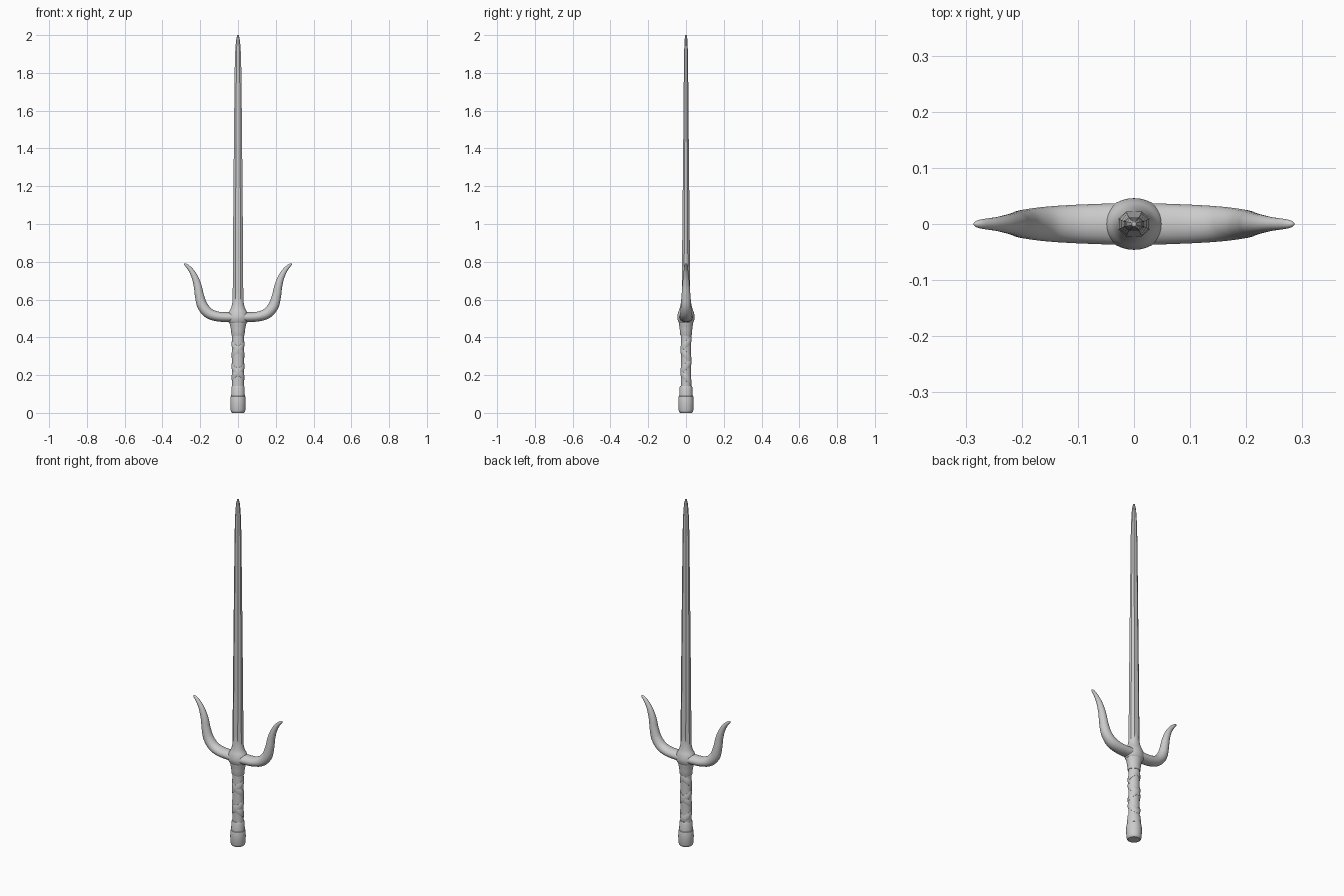
import bpy, bmesh, math
from mathutils import Vector

if "Cube" in bpy.data.objects:
    bpy.data.objects.remove(bpy.data.objects["Cube"])


def finish(name, bm, angle=35, mods=()):
    bmesh.ops.recalc_face_normals(bm, faces=bm.faces)
    me = bpy.data.meshes.new(name)
    bm.to_mesh(me)
    bm.free()
    ob = bpy.data.objects.new(name, me)
    bpy.context.collection.objects.link(ob)
    bpy.ops.object.select_all(action='DESELECT')
    ob.select_set(True)
    bpy.context.view_layer.objects.active = ob
    bpy.ops.object.shade_smooth_by_angle(angle=math.radians(angle))
    return ob


def skin(rings):
    bm = bmesh.new()
    vr = [[bm.verts.new(p) for p in r] for r in rings]
    n = len(vr[0])
    for a, b in zip(vr, vr[1:]):
        for i in range(n):
            bm.faces.new((a[i], a[(i + 1) % n], b[(i + 1) % n], b[i]))
    bm.faces.new(vr[0])
    bm.faces.new(vr[-1])
    return bm


def circle(n):
    return [(math.cos(2 * math.pi * i / n), math.sin(2 * math.pi * i / n)) for i in range(n)]


def loft(name, rows, shape, angle=35):
    return finish(name, skin([[(rx * u, ry * v, z) for u, v in shape] for z, rx, ry in rows]), angle)


def spline(pts, steps):
    # Catmull-Rom through points of any dimension
    P = [Vector(p) for p in pts]
    P = [2 * P[0] - P[1]] + P + [2 * P[-1] - P[-2]]
    out = []
    for i in range(1, len(P) - 2):
        a, b, c, d = P[i - 1:i + 3]
        for s in range(steps):
            t = s / steps
            out.append(0.5 * (2 * b + (c - a) * t + (2 * a - 5 * b + 4 * c - d) * t * t
                              + (3 * b - a - 3 * c + d) * t ** 3))
    return out + [P[-2]]


# Eight-sided tapered blade
octagon = [(1, .45), (.5, 1), (-.5, 1), (-1, .45), (-1, -.45), (-.5, -1), (.5, -1), (1, -.45)]
loft("blade", [(.50, .029, .023), (.7, .0275, .022), (1.0, .0255, .019), (1.4, .022, .015),
               (1.8, .018, .0115), (1.88, .016, .0105), (1.94, .0135, .009),
               (1.98, .009, .007), (2.0, .004, .004)], octagon, 20)

# Flared boss where blade and prongs meet
loft("guard_boss", spline([(.475, .046, .036), (.485, .053, .042), (.505, .056, .046), (.53, .050, .042),
                           (.555, .037, .033), (.585, .030, .027), (.63, .026, .0225)], 5), circle(32))

# Side prongs: x, z, in-plane radius and depth radius swept along a curve
path = [(0, .507, .027), (.06, .507, .026), (.11, .511, .026), (.155, .528, .028), (.188, .567, .028),
        (.204, .62, .024), (.213, .67, .021), (.228, .717, .017), (.247, .752, .013),
        (.268, .777, .009), (.280, .786, .006), (.285, .789, .002)]
depth = [.038, .036, .034, .031, .027, .0235, .020, .016, .012, .009, .006, .002]
for side, tag in ((1, "right"), (-1, "left")):
    pts = spline(path, 6)
    dep = spline([(d, 0) for d in depth], 6)
    rings = []
    for i, (x, z, r) in enumerate(pts):
        a, b = pts[max(i - 1, 0)], pts[min(i + 1, len(pts) - 1)]
        t = Vector((b.x - a.x, b.y - a.y)).normalized()
        rings.append([(side * (x - t.y * r * u), dep[i].x * v, z + t.x * r * u) for u, v in circle(20)])
    finish("prong_" + tag, skin(rings), 60)

# Handle parts
loft("handle_collar", [(.41, .033, .030), (.415, .035, .032), (.44, .037, .033), (.465, .042, .036),
                       (.478, .046, .038), (.484, .046, .038)], circle(32))
loft("grip", [(.09, .031, .027), (.415, .031, .027)], circle(32))
loft("lower_ferrule", [(.085, .036, .036), (.135, .035, .034), (.142, .032, .031)], circle(32))
loft("pommel", [(0, .031, .031), (.004, .036, .036), (.014, .039, .039), (.05, .041, .041),
                (.08, .040, .040), (.088, .038, .038), (.091, .034, .034)], circle(32))

# Two flat straps wound in opposite directions, crossing on front and back
pitch, z0, z1 = .118, .155, .398
for direction, tag in ((1, "a"), (-1, "b")):
    rings = []
    for i in range(101):
        z = z0 + (z1 - z0) * i / 100
        ang = -math.pi / 2 + direction * 2 * math.pi * (z - .335) / pitch
        c, s = math.cos(ang), math.sin(ang)
        rings.append([((.030 + h) * c, (.026 + h) * s, z + w)
                      for h, w in ((-.003, -.021), (.0015, -.019), (.004, -.009), (.004, .009),
                                   (.0015, .019), (-.003, .021))])
    finish("grip_wrap_" + tag, skin(rings), 40)
